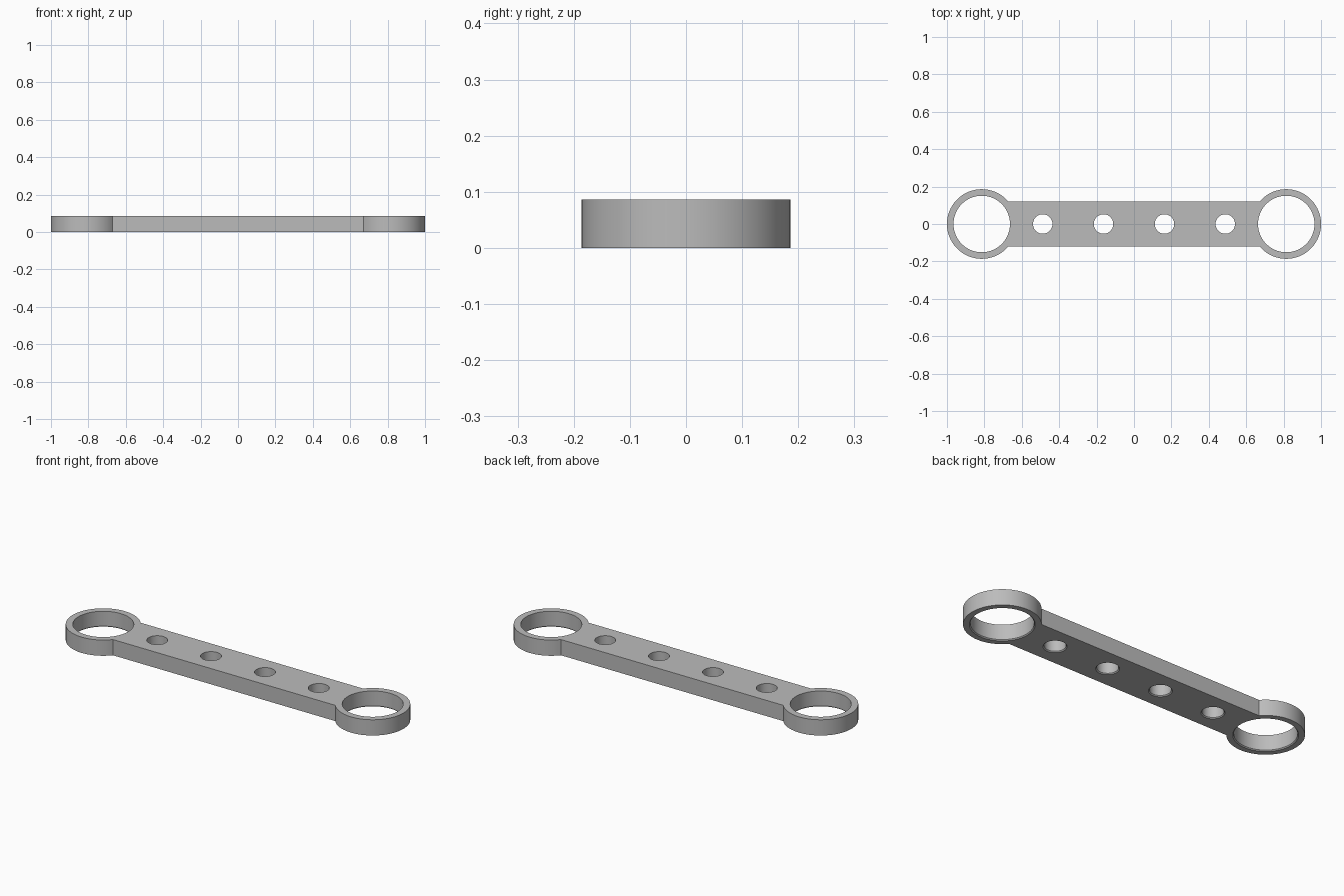
import bpy
import bmesh
from math import asin, cos, pi, sin

cube = bpy.data.objects.get("Cube")
if cube:
    bpy.data.objects.remove(cube, do_unlink=True)

HEIGHT = 0.086
RING_X, RING_OUTER, RING_INNER = 0.814, 0.186, 0.151
BAR_HALF = 0.12
HOLE_RADIUS = 0.052
CHAMFER = 0.005
SEGMENTS = 96

grey = bpy.data.materials.new("plain grey")
grey.use_nodes = True
colour = (0.5, 0.5, 0.5, 1)
grey.diffuse_color = colour
grey.node_tree.nodes["Principled BSDF"].inputs["Base Color"].default_value = colour


def finish(bm, name):
    bmesh.ops.recalc_face_normals(bm, faces=bm.faces)
    mesh = bpy.data.meshes.new(name)
    bm.to_mesh(mesh)
    bm.free()
    mesh.materials.append(grey)
    obj = bpy.data.objects.new(name, mesh)
    bpy.context.collection.objects.link(obj)
    return obj


def add_hole(bm, x, radius):
    """Round cutter that flares slightly at the underside."""
    wide = radius + CHAMFER
    levels = [(wide, -0.02), (wide, 0), (radius, CHAMFER), (radius, HEIGHT + 0.02)]
    rings = []
    for r, z in levels:
        angles = [2 * pi * i / SEGMENTS for i in range(SEGMENTS)]
        rings.append([bm.verts.new((x + r * cos(a), r * sin(a), z)) for a in angles])
    for low, high in zip(rings, rings[1:]):
        for i in range(SEGMENTS):
            j = (i + 1) % SEGMENTS
            bm.faces.new((low[i], low[j], high[j], high[i]))
    bm.faces.new(rings[0])
    bm.faces.new(rings[-1])


# Link outline: two round ends joined by the straight bar
bm = bmesh.new()
start = asin(BAR_HALF / RING_OUTER)
outline = []
for side in (1, -1):
    for i in range(SEGMENTS + 1):
        a = -pi + start + (2 * pi - 2 * start) * i / SEGMENTS
        x = RING_X + RING_OUTER * cos(a)
        y = RING_OUTER * sin(a)
        outline.append(bm.verts.new((side * x, side * y, 0)))
base = bm.faces.new(outline)
walls = bmesh.ops.extrude_face_region(bm, geom=[base], use_keep_orig=True)
top = [v for v in walls["geom"] if isinstance(v, bmesh.types.BMVert)]
bmesh.ops.translate(bm, verts=top, vec=(0, 0, HEIGHT))
link = finish(bm, "link_bar")

# Large end bores and the row of four small holes
bm = bmesh.new()
for side in (1, -1):
    add_hole(bm, side * RING_X, RING_INNER)
    for x in (0.163, 0.488):
        add_hole(bm, side * x, HOLE_RADIUS)
cutter = finish(bm, "hole_cutter")
cutter.hide_render = True

cut = link.modifiers.new("holes", "BOOLEAN")
cut.operation = "DIFFERENCE"
cut.solver = "EXACT"
cut.object = cutter
bpy.ops.object.select_all(action="DESELECT")
link.select_set(True)
bpy.context.view_layer.objects.active = link
bpy.ops.object.modifier_apply(modifier=cut.name)
bpy.data.objects.remove(cutter, do_unlink=True)
bpy.ops.object.shade_smooth_by_angle(angle=pi / 6)
